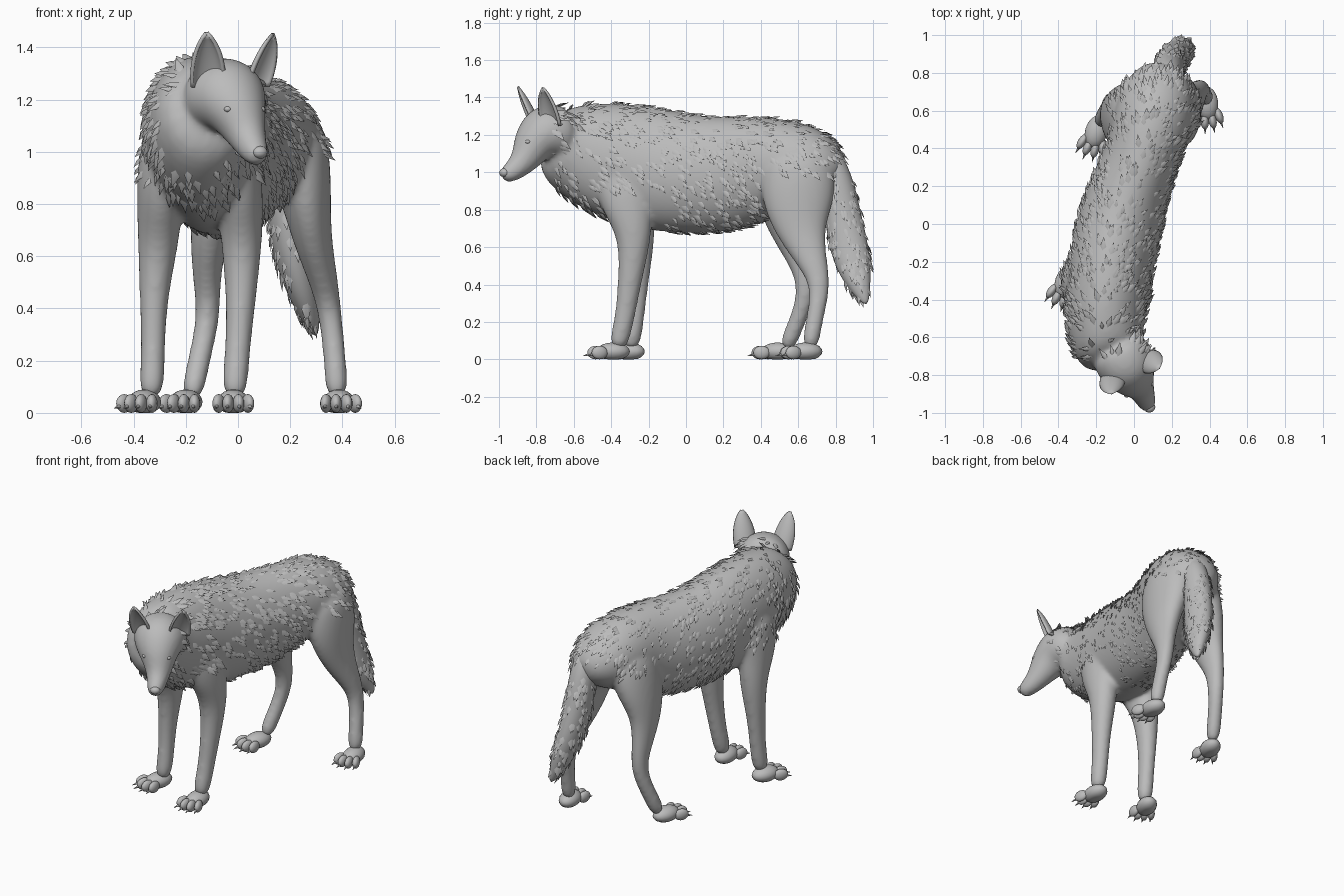
import bpy, bmesh, math, random
from mathutils import Vector, Matrix

random.seed(4)
cube = bpy.data.objects.get("Cube")
if cube:
    bpy.data.objects.remove(cube, do_unlink=True)

grey = bpy.data.materials.new("plain grey")
grey.use_nodes = True
grey.diffuse_color = (0.5, 0.5, 0.5, 1)
grey.node_tree.nodes["Principled BSDF"].inputs["Base Color"].default_value = (0.5, 0.5, 0.5, 1)


def finish(name, bm, smooth=True):
    """Turn a bmesh into a named, coloured object."""
    mesh = bpy.data.meshes.new(name)
    for f in bm.faces:
        f.smooth = smooth
    bm.to_mesh(mesh)
    bm.free()
    mesh.materials.append(grey)
    obj = bpy.data.objects.new(name, mesh)
    bpy.context.scene.collection.objects.link(obj)
    return obj


def loft(bm, rings, side=(1, 0, 0), sides=16):
    """Closed tube through rings of (x, y, z, half width, half depth)."""
    pts = [Vector(r[:3]) for r in rings]
    loops = []
    for i, r in enumerate(rings):
        t = (pts[min(i + 1, len(pts) - 1)] - pts[max(i - 1, 0)]).normalized()
        s = Vector(side)
        s = (s - t * s.dot(t)).normalized()
        u = t.cross(s)
        loop = []
        for k in range(sides):
            a = math.tau * k / sides
            loop.append(bm.verts.new(pts[i] + s * r[3] * math.cos(a) + u * r[4] * math.sin(a)))
        loops.append(loop)
    faces = [bm.faces.new((p[k], p[k - 1], q[k - 1], q[k]))
             for p, q in zip(loops, loops[1:]) for k in range(sides)]
    faces += [bm.faces.new(loops[0]), bm.faces.new(loops[-1])]
    bmesh.ops.recalc_face_normals(bm, faces=faces)


def ellipsoid(bm, centre, size, turn=Matrix()):
    m = Matrix.Translation(centre) @ turn @ Matrix.Diagonal((*size, 1))
    bmesh.ops.create_uvsphere(bm, u_segments=16, v_segments=10, radius=1, matrix=m)


# Body: torso, head and legs blended into one skin
bm = bmesh.new()
loft(bm, [(-.10, -.74, 1.18, .17, .17), (-.15, -.62, 1.13, .20, .25), (-.15, -.45, 1.08, .22, .31),
          (-.12, -.2, 1.02, .23, .34), (-.075, 0, .99, .235, .325), (-.02, .2, .985, .215, .32),
          (.05, .38, 1.02, .2, .285), (.1, .55, 1.05, .22, .245), (.13, .7, 1.04, .2, .2),
          (.15, .8, 1.02, .14, .12), (.16, .85, 1.01, .06, .05)])
HEAD_SIDE = Vector((.87, .5, 0))
loft(bm, [(-.10, -.64, 1.21, .13, .13), (-.07, -.69, 1.21, .165, .16), (-.03, -.77, 1.21, .155, .155),
          (.0, -.82, 1.15, .118, .112), (.025, -.85, 1.085, .085, .088), (.047, -.895, 1.03, .064, .066),
          (.07, -.95, .99, .052, .052), (.082, -.985, .975, .032, .032)], HEAD_SIDE)
LEGS = {
    "front_right": [(-.25, -.34, 1.1, .1, .16), (-.28, -.32, .95, .11, .17), (-.3, -.3, .8, .09, .135),
                    (-.305, -.25, .65, .08, .09), (-.325, -.26, .42, .052, .062),
                    (-.325, -.275, .2, .046, .05), (-.335, -.3, .05, .052, .055)],
    "front_left": [(-.04, -.34, 1.1, .09, .15), (-.01, -.33, .95, .1, .17), (.01, -.31, .8, .09, .135),
                   (.015, -.27, .65, .08, .09), (.012, -.3, .42, .056, .064),
                   (-.005, -.33, .2, .048, .052), (-.015, -.37, .05, .052, .055)],
    "hind_left": [(.2, .6, 1.1, .13, .18), (.235, .6, .95, .125, .21), (.265, .6, .8, .095, .185),
                  (.285, .62, .66, .075, .125), (.33, .685, .5, .055, .075), (.353, .722, .38, .045, .055),
                  (.372, .685, .2, .043, .044), (.38, .66, .05, .048, .05)],
    "hind_right": [(.03, .57, 1.1, .13, .18), (-.03, .56, .95, .125, .2), (-.08, .56, .8, .1, .175),
                   (-.115, .575, .66, .072, .115), (-.12, .63, .5, .052, .07), (-.112, .65, .36, .046, .053),
                   (-.15, .595, .2, .043, .044), (-.18, .53, .05, .048, .05)],
}
for rings in LEGS.values():
    loft(bm, rings)
body = finish("body", bm)
body.modifiers.new("round", 'SUBSURF').levels = 2
remesh = body.modifiers.new("blend", 'REMESH')
remesh.mode = 'VOXEL'
remesh.voxel_size = .013
remesh.use_smooth_shade = True
relax = body.modifiers.new("relax", 'SMOOTH')
relax.factor, relax.iterations = .5, 10

# Tail
bm = bmesh.new()
loft(bm, [(.165, .74, 1.12, .07, .07), (.18, .81, .97, .08, .085), (.185, .835, .78, .08, .1),
          (.215, .875, .58, .075, .108), (.26, .915, .43, .058, .08), (.3, .965, .29, .012, .015)])
tail = finish("tail", bm)
tail.modifiers.new("round", 'SUBSURF').levels = 2


# Paws with four toes and claws each
def paw(name, x, y, yaw):
    bm = bmesh.new()
    ellipsoid(bm, (0, .02, .042), (.06, .09, .048))
    for off in (-.056, -.02, .02, .056):
        ahead = -.085 + abs(off) * .6
        splay = Matrix.Rotation(off * 5, 4, 'Z')
        ellipsoid(bm, (off, ahead, .036), (.022, .045, .036), splay)
        claw = Matrix.Translation((off * 1.2, ahead - .05, .022)) @ splay @ Matrix.Rotation(1.8, 4, 'X')
        bmesh.ops.create_cone(bm, segments=8, radius1=.009, radius2=.001, depth=.04, matrix=claw)
    for v in bm.verts:
        v.co.z = max(v.co.z, 0)
    bm.transform(Matrix.Translation((x, y, 0)) @ Matrix.Rotation(yaw, 4, 'Z'))
    finish(name, bm)


paw("front_right_paw", -.365, -.325, -.35)
paw("front_left_paw", -.018, -.41, 0)
paw("hind_left_paw", .388, .62, .1)
paw("hind_right_paw", -.205, .47, -.3)


# Cupped ears
def ear(name, base, tip, facing):
    base, tip, front = Vector(base), Vector(tip), Vector(facing).normalized()
    up = tip - base
    side = up.cross(front).normalized()
    bm = bmesh.new()
    rows, cols = 10, 12
    grid = []
    for j in range(rows + 1):
        v = j / rows
        w = max((1 - v ** 1.8) ** .8, .04) * (.85 + .3 * v)
        row = []
        for i in range(cols + 1):
            a = (i / cols * 2 - 1) * 1.45
            row.append(bm.verts.new(base + up * v + side * .072 * w * math.sin(a)
                                    + front * .055 * w * (.4 - math.cos(a))))
        grid.append(row)
    for p, q in zip(grid, grid[1:]):
        for i in range(cols):
            bm.faces.new((p[i], p[i + 1], q[i + 1], q[i]))
    obj = finish(name, bm)
    shell = obj.modifiers.new("thickness", 'SOLIDIFY')
    shell.thickness, shell.offset = .014, 0


ear("right_ear", (-.115, -.81, 1.25), (-.12, -.9, 1.455), (.1, -1, 0))
ear("left_ear", (.07, -.715, 1.25), (.135, -.765, 1.45), (.75, -.65, 0))

# Nose pad
bm = bmesh.new()
ellipsoid(bm, (.084, -.972, .998), (.03, .026, .024), Matrix.Rotation(.5, 4, 'Z'))
finish("nose", bm)

dg = bpy.context.evaluated_depsgraph_get()
dg.update()

# Eyes, set on the surface of the face
found = body.evaluated_get(dg)
for name, s in (("left_eye", 1), ("right_eye", -1)):
    hit, spot, normal, _ = found.closest_point_on_mesh(Vector((.025, -.89, 1.165)) + HEAD_SIDE * .085 * s)
    bm = bmesh.new()
    ellipsoid(bm, spot - normal * .008, (.015, .015, .012))
    finish(name, bm)


# Coat: thin pointed locks lying along the surface
def coat(name, source, count, allowed, flow):
    ev = source.evaluated_get(dg)
    mesh = ev.to_mesh()
    spots = [(p.center.copy(), p.normal.copy(), p.area) for p in mesh.polygons if allowed(p.center)]
    ev.to_mesh_clear()
    bm = bmesh.new()
    for c, n, _ in random.choices(spots, [s[2] for s in spots], k=count):
        d = Vector(flow) + Vector([random.uniform(-.2, .2) for _ in range(3)])
        d = (d - n * d.dot(n)).normalized()
        s = n.cross(d)
        ruff = -.72 < c.y < -.42
        length = random.uniform(.05, .09) * (1.1 if ruff else 1)
        lift = random.uniform(.008, .015) * (1.5 if ruff else 1)
        width = length * .2
        root = bm.verts.new(c - n * .006)
        ridge = bm.verts.new(c + d * length * .5 + n * lift * .8)
        tip = bm.verts.new(c + d * length + n * lift)
        edges = [bm.verts.new(c + d * length * .45 + s * width * k - n * .001) for k in (1, -1)]
        bm.faces.new((root, ridge, edges[0]))
        bm.faces.new((root, edges[1], ridge))
        bm.faces.new((ridge, tip, edges[0]))
        bm.faces.new((ridge, edges[1], tip))
    finish(name, bm)


def on_coat(c):
    """Trunk and ruff, leaving face, shoulders and thighs smooth."""
    shoulder = abs(c.y + .3) < .17 and c.z < .9
    thigh = c.y > .38 and c.z < 1.0
    return -.73 < c.y < .84 and c.z > .64 and not shoulder and not thigh


coat("body_fur", body, 1000, on_coat, (.15, .75, -.75))
coat("tail_fur", tail, 170, lambda c: .33 < c.z < 1.0, (.1, .15, -1))
